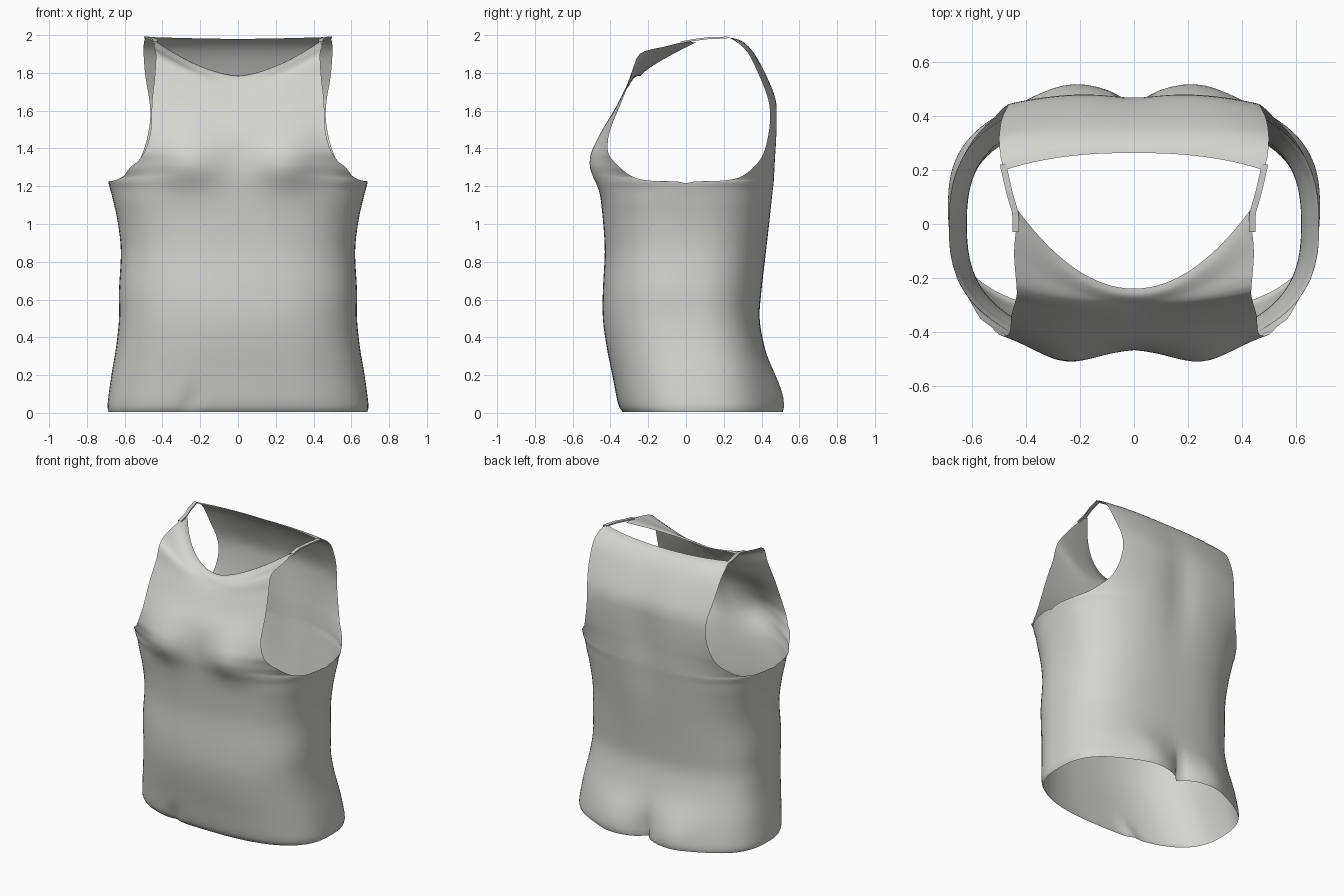
import bpy, bmesh, math

if "Cube" in bpy.data.objects:
    bpy.data.objects.remove(bpy.data.objects["Cube"])

fabric = bpy.data.materials.new("grey_fabric")
fabric.diffuse_color = (0.66, 0.66, 0.64, 1)
fabric.use_nodes = True
fabric.node_tree.nodes["Principled BSDF"].inputs["Base Color"].default_value = fabric.diffuse_color

COLS, STEPS, P = 48, 4, 2.6

# Torso below the armholes: half width, side y, height, front y, back y
TORSO = [
    (0.685, 0.06, 0.005, -0.335, 0.485), (0.69, 0.06, 0.05, -0.36, 0.485),
    (0.67, 0.05, 0.20, -0.39, 0.455), (0.645, 0.03, 0.35, -0.42, 0.415),
    (0.63, 0.01, 0.50, -0.44, 0.39), (0.63, 0.0, 0.65, -0.44, 0.40),
    (0.62, 0.0, 0.85, -0.43, 0.425), (0.635, 0.0, 1.00, -0.438, 0.445),
    (0.66, 0.0, 1.12, -0.45, 0.46), (0.685, 0.0, 1.215, -0.46, 0.472)]

# Panels above: armhole edge x, y, z, then centre y, z, then roundness of the row
FRONT = [
    (0.657, -0.20, 1.23, -0.463, 1.255, 1.0), (0.60, -0.30, 1.26, -0.464, 1.295, 1.0),
    (0.515, -0.395, 1.35, -0.462, 1.36, 0.9), (0.48, -0.41, 1.42, -0.453, 1.43, 0.5),
    (0.46, -0.395, 1.51, -0.43, 1.51, 0.2), (0.455, -0.34, 1.65, -0.375, 1.61, 0.0),
    (0.44, -0.285, 1.79, -0.33, 1.69, 0.0), (0.435, -0.245, 1.90, -0.30, 1.735, 0.0),
    (0.445, -0.11, 1.94, -0.285, 1.76, 0.0), (0.435, 0.0, 1.965, -0.265, 1.78, 0.0),
    (0.43, 0.05, 1.96, -0.24, 1.785, 0.0)]
BACK = [
    (0.657, 0.20, 1.23, 0.475, 1.255, 1.0), (0.605, 0.30, 1.255, 0.477, 1.295, 1.0),
    (0.53, 0.385, 1.33, 0.48, 1.36, 1.0), (0.49, 0.425, 1.42, 0.484, 1.43, 0.9),
    (0.465, 0.445, 1.55, 0.487, 1.55, 0.9), (0.47, 0.435, 1.66, 0.48, 1.66, 0.9),
    (0.49, 0.39, 1.78, 0.432, 1.78, 0.8), (0.50, 0.325, 1.91, 0.365, 1.90, 0.6),
    (0.495, 0.25, 1.975, 0.31, 1.96, 0.4), (0.48, 0.20, 1.99, 0.265, 1.98, 0.4)]


def outline(t):
    """Depth of the torso outline, 1 at the centre and 0 at the side."""
    return max(0, 1 - t ** P) ** (1 / P)


def smooth_rows(rows):
    """Catmull-Rom interpolation between the given rows."""
    out = []
    for i in range(len(rows) - 1):
        a, b, c, d = (rows[max(0, min(len(rows) - 1, i + k))] for k in (-1, 0, 1, 2))
        for s in range(STEPS):
            t = s / STEPS
            out.append([0.5 * (2*q + (r-p)*t + (2*p-5*q+4*r-e)*t*t + (3*q-p-3*r+e)*t**3)
                        for p, q, r, e in zip(a, b, c, d)])
    return out + [list(rows[-1])]


def bell(v, mid, wide):
    return math.exp(-((v - mid) / wide) ** 2)


def front_shape(x, z):
    bust = -0.058 * bell(abs(x), 0.26, 0.16) * bell(z, 1.32, 0.12 if z < 1.32 else 0.16)
    crease = 0.025 * bell(x, -0.27 + 0.3 * z, 0.035) * bell(z, 0.05, 0.08)
    return bust + crease


def back_shape(x, z):
    seat = 0.045 * bell(abs(x), 0.24, 0.17) * bell(z, 0.08, 0.17)
    cleft = -0.07 * math.exp(-abs(x) / 0.05) * bell(z, 0.0, 0.16)
    spine = -0.025 * bell(x, 0, 0.13) * bell(z, 1.4, 0.35)
    return seat + cleft + spine


def add_panel(bm, rows, shape):
    # Extra last entry: full torso half width that the row is cut from
    keyed = []
    for xe, ye, ze, yc, zc, r in rows:
        cut = 0 if zc < 1.221 else max(0, min(0.95, ye / yc))
        keyed.append((xe, ye, ze, yc, zc, r, xe / outline(cut)))
    grid = []
    for xe, ye, ze, yc, zc, r, full in smooth_rows(keyed):
        r = max(0, min(1, r))
        # Rows cut by an armhole are the middle part of a full torso outline
        y0 = ye if zc < 1.216 else 0
        span = outline(max(0, min(0.99, (ye - y0) / (yc - y0))))
        if r > 0.97:
            xe = full * span
        line = []
        for i in range(COLS + 1):
            u = math.sin(math.pi * (i / COLS - 0.5))
            a = min(abs(u), 1)
            round_y = y0 + (yc - y0) * outline(a * span)
            flat_y = ye + (yc - ye) * (1 - a * a)
            x, z = xe * u, zc + (ze - zc) * a ** 1.6
            # Shape offsets fade out at the side seams
            fade = 1 - min(1, abs(x) / 0.62) ** 6
            y = r * round_y + (1 - r) * flat_y + shape(x, z) * fade
            line.append(bm.verts.new((x, y, z)))
        grid.append(line)
    for lo, hi in zip(grid, grid[1:]):
        for i in range(COLS):
            quad = (lo[i], lo[i + 1], hi[i + 1], hi[i])
            bm.faces.new(quad if shape is front_shape else quad[::-1])


def finish(bm, name, smooth):
    mesh = bpy.data.meshes.new(name)
    bm.to_mesh(mesh)
    bm.free()
    mesh.materials.append(fabric)
    obj = bpy.data.objects.new(name, mesh)
    bpy.context.collection.objects.link(obj)
    for f in mesh.polygons:
        f.use_smooth = smooth


# Vest body: front and back panels welded along the side seams
bm = bmesh.new()
add_panel(bm, [(w, y, z, f, z, 1.0) for w, y, z, f, b in TORSO] + FRONT, front_shape)
add_panel(bm, [(w, y, z, b, z, 1.0) for w, y, z, f, b in TORSO] + BACK, back_shape)
# Only the shared part of the seam coincides, so the armholes stay open
bmesh.ops.remove_doubles(bm, verts=bm.verts, dist=0.0005)
finish(bm, "vest_body", True)

# Thin shoulder straps joining the front and back panels
for side, name in ((1, "right_strap"), (-1, "left_strap")):
    bm = bmesh.new()
    path = [(0.438, -0.03, 1.962), (0.44, 0.04, 1.975), (0.463, 0.12, 1.985), (0.486, 0.22, 1.988)]
    rows = []
    for x, y, z in path:
        ring = [(-0.012, 0.004), (0.012, 0.004), (0.012, -0.006), (-0.012, -0.006)]
        rows.append([bm.verts.new((side * (x + dx), y, z + dz)) for dx, dz in ring])
    for a, b in zip(rows, rows[1:]):
        for i in range(4):
            j = (i + 1) % 4
            bm.faces.new((a[i], a[j], b[j], b[i]))
    bmesh.ops.recalc_face_normals(bm, faces=bm.faces)
    finish(bm, name, False)
